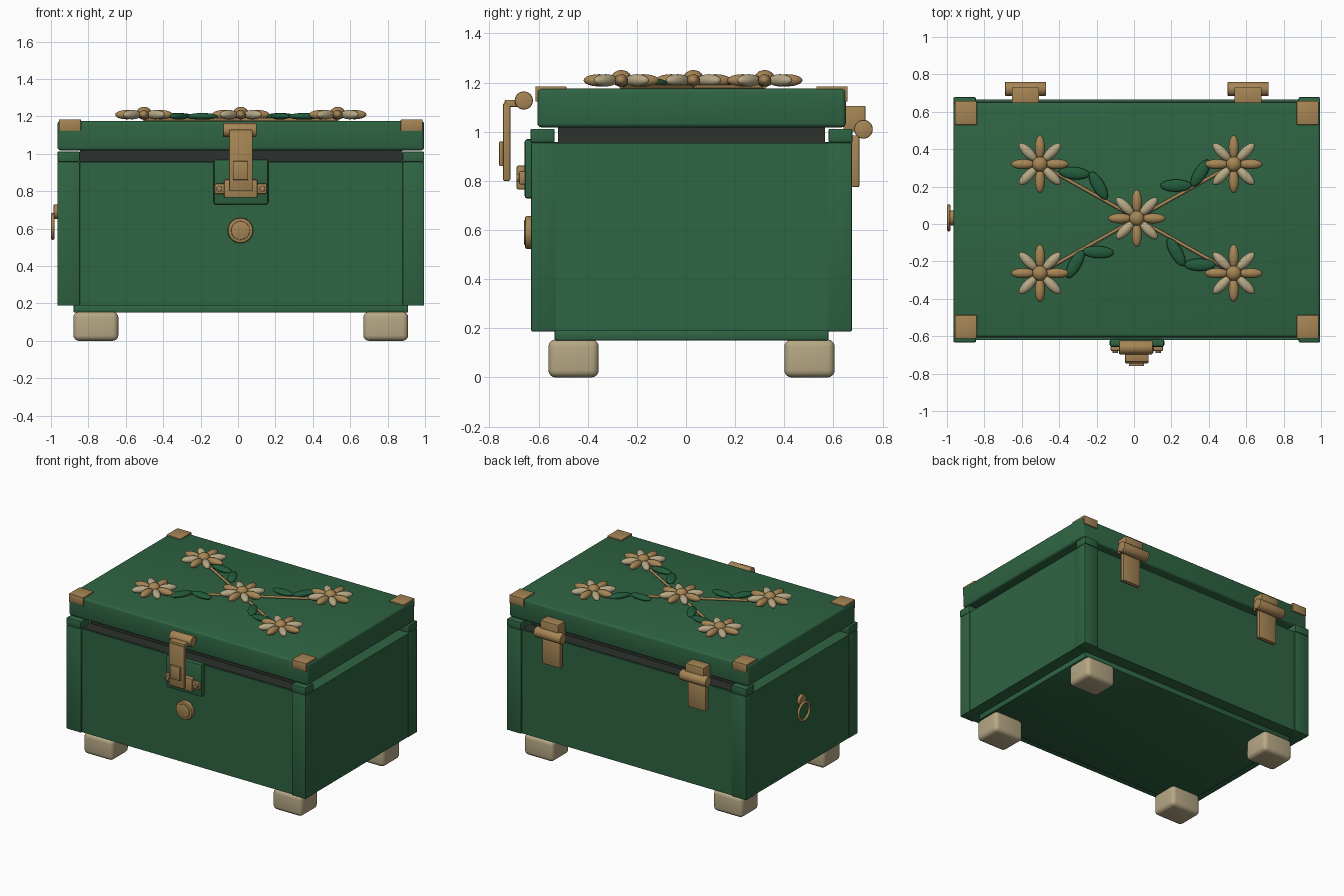
import bpy, bmesh, math
from mathutils import Matrix, Vector

if "Cube" in bpy.data.objects:
    bpy.data.objects.remove(bpy.data.objects["Cube"])


def material(name, rgb):
    m = bpy.data.materials.new(name)
    m.diffuse_color = (*rgb, 1)
    m.use_nodes = True
    m.node_tree.nodes["Principled BSDF"].inputs["Base Color"].default_value = m.diffuse_color
    return m


GREEN = material("box green", (0.028, 0.128, 0.056))
LEAF = material("leaf green", (0.016, 0.105, 0.045))
BRASS = material("brass", (0.38, 0.235, 0.09))
CREAM = material("cream", (0.47, 0.39, 0.235))
DARK = material("dark lining", (0.026, 0.032, 0.027))
CX, CY = 0.015, 0.0225   # box centre in plan


def finish(name, bm, mat):
    me = bpy.data.meshes.new(name)
    bm.to_mesh(me)
    bm.free()
    me.materials.append(mat)
    ob = bpy.data.objects.new(name, me)
    bpy.context.collection.objects.link(ob)
    return ob


def smooth(ob, angle=35):
    bpy.ops.object.select_all(action='DESELECT')
    ob.select_set(True)
    bpy.context.view_layer.objects.active = ob
    bpy.ops.object.shade_smooth_by_angle(angle=math.radians(angle))


def box(name, xs, ys, zs, mat, bevel=0.0, segments=2):
    size = Vector((xs[1] - xs[0], ys[1] - ys[0], zs[1] - zs[0]))
    mid = Vector((sum(xs) / 2, sum(ys) / 2, sum(zs) / 2))
    bm = bmesh.new()
    bmesh.ops.create_cube(bm, size=1, matrix=Matrix.Translation(mid) @ Matrix.Diagonal((*size, 1)))
    if bevel:
        bmesh.ops.bevel(bm, geom=bm.edges[:], offset=bevel, segments=segments,
                        profile=0.5, affect='EDGES')
    ob = finish(name, bm, mat)
    if bevel:
        smooth(ob)
    return ob


def rod(name, center, radius, length, axis, mat, bevel=0.006):
    rot = {'X': Matrix.Rotation(math.pi / 2, 4, 'Y'), 'Y': Matrix.Rotation(math.pi / 2, 4, 'X'),
           'Z': Matrix()}[axis]
    bm = bmesh.new()
    bmesh.ops.create_cone(bm, cap_ends=True, segments=32, radius1=radius, radius2=radius,
                          depth=length, matrix=Matrix.Translation(center) @ rot)
    rims = [e for e in bm.edges if any(len(f.verts) > 4 for f in e.link_faces)]
    bmesh.ops.bevel(bm, geom=rims, offset=bevel, segments=2, profile=0.5, affect='EDGES')
    ob = finish(name, bm, mat)
    smooth(ob)
    return ob


def ellipsoid(name, center, radii, angle, mat):
    bm = bmesh.new()
    m = Matrix.Translation(center) @ Matrix.Rotation(angle, 4, 'Z') @ Matrix.Diagonal((*radii, 1))
    bmesh.ops.create_uvsphere(bm, u_segments=20, v_segments=10, radius=1, matrix=m)
    ob = finish(name, bm, mat)
    smooth(ob, 180)
    return ob


# Chest body, plinth, and dark lining under the lid
box("body", (-0.962, 0.992), (-0.62, 0.665), (0.19, 0.955), GREEN)
box("plinth", (-0.88, 0.91), (-0.535, 0.58), (0.15, 0.192), GREEN, 0.008)
box("rim_lining", (-0.845, 0.88), (-0.61, 0.655), (0.95, 0.958), DARK)
box("inner_lining", (-0.845, 0.88), (-0.52, 0.565), (0.95, 1.018), DARK)

# Corner posts, post caps, feet
for xs, fx in (((-0.965, -0.845), (-0.88, -0.64)), ((0.88, 0.995), (0.67, 0.91))):
    for py, cy, fy in (((-0.63, -0.53), (-0.633, -0.535), (-0.56, -0.355)),
                       ((0.575, 0.675), (0.58, 0.678), (0.4, 0.605))):
        box("corner_post", xs, py, (0.188, 0.956), GREEN, 0.004)
        box("post_cap", xs, cy, (0.956, 1.012), GREEN, 0.006)
        box("foot", fx, fy, (0, 0.155), CREAM, 0.03, 4)

# Lid with brass corner brackets
box("lid", (-0.965, 0.995), (-0.605, 0.65), (1.018, 1.175), GREEN, 0.016, 3)
for xs in ((-0.957, -0.84), (0.87, 0.987)):
    for top, edge in (((-0.612, -0.487), (-0.613, -0.6)), ((0.53, 0.655), (0.645, 0.658))):
        box("bracket_top", xs, top, (1.165, 1.184), BRASS, 0.003)
        box("bracket_edge", xs, edge, (1.122, 1.184), BRASS, 0.003)

# Hinges on the back
for x in (-0.58, 0.61):
    leaf = (x - 0.073, x + 0.073)
    rod("hinge_barrel", (x, 0.722, 1.01), 0.038, 0.22, 'X', BRASS)
    box("hinge_upper_leaf", leaf, (0.64, 0.73), (1.0, 1.105), BRASS, 0.004)
    box("hinge_lower_leaf", leaf, (0.675, 0.705), (0.775, 0.985), BRASS, 0.004)

# Latch: backing plate, catch, hasp, pivot and button
box("latch_plate", (-0.13, 0.162), (-0.657, -0.615), (0.728, 0.97), GREEN, 0.012)
box("catch_bar", (-0.125, 0.155), (-0.68, -0.65), (0.785, 0.84), BRASS, 0.008)
box("catch_block", (-0.075, 0.105), (-0.69, -0.65), (0.765, 0.862), BRASS, 0.008)
for x in (-0.1, 0.13):
    rod("catch_rivet", (x, -0.68, 0.813), 0.015, 0.02, 'Y', BRASS, 0.004)
box("hasp", (-0.048, 0.078), (-0.745, -0.715), (0.8, 1.115), BRASS, 0.006)
box("hasp_arm", (-0.048, 0.078), (-0.738, -0.66), (1.1, 1.13), BRASS, 0.006)
rod("hasp_pivot", (0.01, -0.66, 1.127), 0.037, 0.18, 'X', BRASS)
box("hasp_button", (-0.028, 0.054), (-0.76, -0.74), (0.86, 0.96), BRASS, 0.004)

# Round keyhole cover
rod("keyhole_rim", (0.013, -0.637, 0.59), 0.068, 0.036, 'Y', BRASS, 0.01)
rod("keyhole_disc", (0.013, -0.648, 0.59), 0.05, 0.024, 'Y', BRASS, 0.004)

# Ring handle on the left side
rod("ring_stud", (-0.972, 0.033, 0.69), 0.04, 0.028, 'X', BRASS)
bpy.ops.mesh.primitive_torus_add(location=(-0.99, 0.033, 0.612), rotation=(0, math.pi / 2, 0),
                                 major_radius=0.064, minor_radius=0.009,
                                 major_segments=32, minor_segments=10)
ring = bpy.context.object
ring.name = "ring_handle"
ring.data.materials.append(BRASS)
smooth(ring, 180)

# Flowers: eight petals of alternating colour around a domed centre
FLOWERS = [(0.015, 0.03), (-0.503, 0.32), (0.533, 0.32), (-0.503, -0.263), (0.533, -0.263)]
for fx, fy in FLOWERS:
    for i in range(8):
        a = i * math.pi / 4
        ellipsoid("petal", (fx + 0.09 * math.cos(a), fy + 0.09 * math.sin(a), 1.209),
                  (0.064, 0.027, 0.025), a, CREAM if i % 2 else BRASS)
    ellipsoid("flower_centre", (fx, fy, 1.217), (0.041, 0.041, 0.034), 0, BRASS)

# Stems from the middle flower to the outer ones
for fx, fy in FLOWERS[1:]:
    cu = bpy.data.curves.new("stem", 'CURVE')
    cu.dimensions = '3D'
    cu.bevel_depth = 0.009
    cu.bevel_resolution = 2
    sp = cu.splines.new('POLY')
    sp.points.add(1)
    sp.points[0].co = (*FLOWERS[0], 1.183, 1)
    sp.points[1].co = (fx, fy, 1.183, 1)
    cu.materials.append(BRASS)
    bpy.context.collection.objects.link(bpy.data.objects.new("stem", cu))

# Leaves along the stems
for x, y, deg in ((-0.32, 0.272, -5), (-0.19, 0.205, -60), (0.225, 0.205, 0), (0.355, 0.272, 57),
                  (-0.192, -0.15, -3), (-0.315, -0.215, 60), (0.225, -0.15, -60), (0.352, -0.218, 0)):
    ellipsoid("leaf", (x, y, 1.2), (0.084, 0.033, 0.018), math.radians(deg), LEAF)
